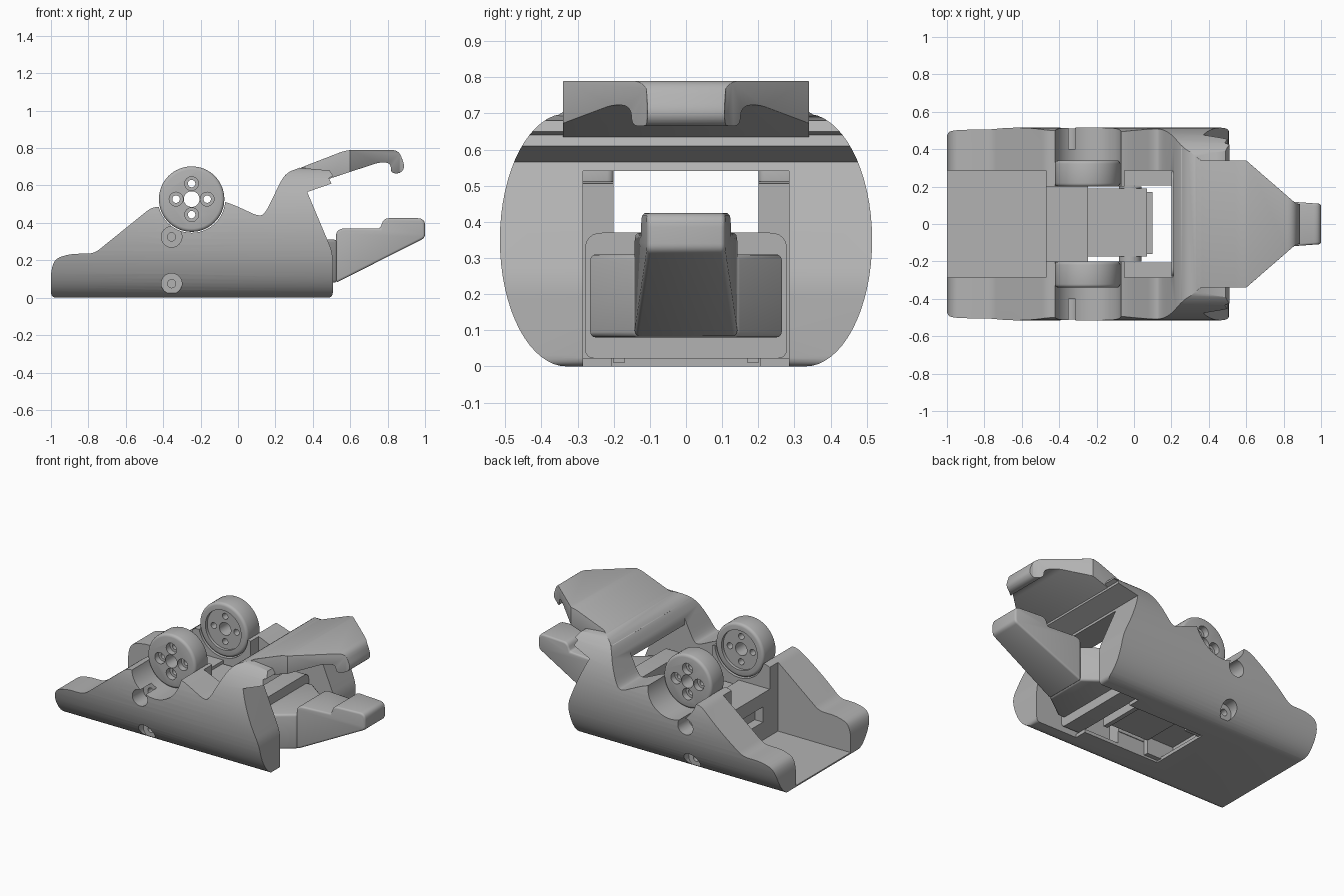
import bpy, bmesh, math
from mathutils import Vector

if "Cube" in bpy.data.objects:
    bpy.data.objects.remove(bpy.data.objects["Cube"], do_unlink=True)

grey = bpy.data.materials.new("plain grey")
grey.use_nodes = True
tone = (0.45, 0.45, 0.45, 1)
grey.diffuse_color = tone
grey.node_tree.nodes["Principled BSDF"].inputs["Base Color"].default_value = tone


def rounded(corners, steps=6):
    """Outline from (a, b, radius) corners; the radius is optional."""
    out = []
    for i, c in enumerate(corners):
        p = Vector(c[:2])
        if len(c) < 3:
            out.append(p)
            continue
        a = Vector(corners[i - 1][:2]) - p
        b = Vector(corners[(i + 1) % len(corners)][:2]) - p
        s = p + a.normalized() * min(c[2], a.length * 0.48)
        e = p + b.normalized() * min(c[2], b.length * 0.48)
        for k in range(steps + 1):
            t = k / steps
            out.append(s * (1 - t) ** 2 + p * 2 * t * (1 - t) + e * t * t)
    return out


def prism(name, outline, axis, lo, hi):
    """Extrude a 2D outline along one axis."""
    bm = bmesh.new()
    rings = []
    for t in (lo, hi):
        ring = []
        for a, b in outline:
            co = {"x": (t, a, b), "y": (a, t, b), "z": (a, b, t)}[axis]
            ring.append(bm.verts.new(co))
        bm.faces.new(ring)
        rings.append(ring)
    n = len(outline)
    for i in range(n):
        j = (i + 1) % n
        bm.faces.new((rings[0][i], rings[0][j], rings[1][j], rings[1][i]))
    bmesh.ops.recalc_face_normals(bm, faces=bm.faces)
    mesh = bpy.data.meshes.new(name)
    bm.to_mesh(mesh)
    bm.free()
    mesh.materials.append(grey)
    obj = bpy.data.objects.new(name, mesh)
    bpy.context.collection.objects.link(obj)
    return obj


def box(name, x0, x1, y0, y1, z0, z1):
    return prism(name, [(x0, y0), (x1, y0), (x1, y1), (x0, y1)], "z", z0, z1)


def rod(name, x, z, r, y0, y1, sides=40):
    angles = [2 * math.pi * i / sides for i in range(sides)]
    return prism(name, [(x + r * math.cos(a), z + r * math.sin(a)) for a in angles], "y", y0, y1)


def apply_last(obj):
    bpy.ops.object.select_all(action="DESELECT")
    bpy.context.view_layer.objects.active = obj
    obj.select_set(True)
    bpy.ops.object.modifier_apply(modifier=obj.modifiers[-1].name)


def combine(obj, other, operation="DIFFERENCE"):
    mod = obj.modifiers.new("combine", "BOOLEAN")
    mod.operation, mod.solver, mod.object = operation, "EXACT", other
    apply_last(obj)
    bpy.data.objects.remove(other, do_unlink=True)


def bevel(obj, width):
    mod = obj.modifiers.new("bevel", "BEVEL")
    mod.width, mod.segments, mod.limit_method = width, 3, "ANGLE"
    mod.angle_limit = math.radians(50)
    apply_last(obj)


# Body: side profile intersected with an oval cross-section
body = prism("body", rounded([
    (-1, 0, 0.03), (0.507, 0, 0.03), (0.507, 0.24, 0.05), (0.37, 0.565),
    (0.5, 0.61), (0.485, 0.64), (0.51, 0.65), (0.49, 0.68), (0.33, 0.695),
    (0.25, 0.665, 0.06), (0.14, 0.44, 0.06), (0.1, 0.44, 0.03), (-0.03, 0.5, 0.05),
    (-0.1, 0.52), (-0.4, 0.485), (-0.46, 0.485, 0.04), (-0.77, 0.235, 0.04),
    (-0.9, 0.235, 0.05), (-1, 0.2, 0.1)]), "y", -0.6, 0.6)
section = []
for sx, start in ((1, -90), (-1, 90)):
    for k in range(33):
        a = math.radians(start + 180 * k / 32)
        section.append((sx * 0.33 + 0.185 * math.cos(a), 0.35 + 0.35 * math.sin(a)))
combine(body, prism("section", section, "x", -1.1, 0.7), "INTERSECT")

# Inner cavity, open top, passage under the bridge, and floor openings
for dims in ((-1.1, -0.47, -0.285, 0.285, 0.022, 1),
             (-0.6, 0.1, -0.2, 0.2, 0.022, 1),
             (-0.05, 0.21, -0.285, 0.285, 0.022, 1),
             (0.15, 0.8, -0.285, 0.285, 0.022, 0.54),
             (-0.35, 0.25, -0.205, 0.205, -0.1, 0.1),
             (0.205, 0.8, -0.285, 0.285, -0.1, 0.1)):
    combine(body, box("cavity", *dims))

# Wheel seats and screw holes in both side walls
for s in (-1, 1):
    combine(body, rod("seat", -0.248, 0.527, 0.18, s * 0.195, s * 0.7, 64))
    for z in (0.325, 0.075):
        combine(body, rod("bore", -0.355, z, 0.055, s * 0.4, s * 0.7))
        combine(body, rod("hole", -0.355, z, 0.022, s * 0.22, s * 0.6))

# Upper jaw: hooked profile intersected with a tapering plan
upper_jaw = prism("upper_jaw", rounded([
    (0.25, 0.655), (0.36, 0.705, 0.03), (0.58, 0.79, 0.04), (0.86, 0.79, 0.04), (0.893, 0.7, 0.03),
    (0.87, 0.665, 0.02), (0.82, 0.665, 0.02), (0.815, 0.72, 0.03), (0.76, 0.725, 0.03),
    (0.5, 0.64), (0.4, 0.6)]), "y", -0.5, 0.5)
half = [(0.24, 0.42), (0.36, 0.34), (0.6, 0.34), (0.865, 0.11), (0.93, 0.1)]
plan = half + [(x, -y) for x, y in reversed(half)]
combine(upper_jaw, prism("plan", plan, "z", 0.3, 1), "INTERSECT")
bevel(upper_jaw, 0.008)

# Lower jaw: stepped wedge, tapering to the tip
lower_jaw = prism("lower_jaw", rounded([
    (0.525, 0.08), (1, 0.32, 0.02), (1, 0.425, 0.04), (0.78, 0.425, 0.03),
    (0.76, 0.37), (0.55, 0.37, 0.02), (0.525, 0.35)]), "y", -0.4, 0.4)
combine(lower_jaw, prism("plan", [(0.5, -0.145), (1.1, -0.1), (1.1, 0.1), (0.5, 0.145)],
                         "z", -0.1, 1), "INTERSECT")
bevel(lower_jaw, 0.012)

# Carriage behind the lower jaw and its narrowing neck
carriage = prism("jaw_carriage", rounded([
    (-0.28, 0.022, 0.03), (0.28, 0.022, 0.03), (0.28, 0.37, 0.05), (-0.28, 0.37, 0.05)]),
    "x", 0.2, 0.32)
neck = prism("jaw_neck", [(0.31, -0.265), (0.36, -0.265), (0.53, -0.14),
                          (0.53, 0.14), (0.36, 0.265), (0.31, 0.265)], "z", 0.08, 0.31)
bevel(neck, 0.015)

# Drive housing with a window, drive unit and side pivots
housing = box("drive_housing", -0.47, -0.245, -0.2, 0.2, 0.01, 0.33)
combine(housing, box("window", -0.5, -0.41, -0.13, 0.13, 0.14, 0.24))
combine(housing, box("pocket", -0.44, -0.2, -0.17, 0.17, -0.1, 0.12))
unit = box("drive_unit", -0.25, 0.07, -0.175, 0.19, 0.1, 0.31)
bar = box("drive_end_bar", 0.07, 0.1, -0.16, 0.17, 0.06, 0.28)
pivots = [rod("drive_pivot", -0.02, 0.25, 0.06, s * 0.16, s * 0.2) for s in (-1, 1)]

# Raised wheels with a shallow inner recess and five holes
wheels = []
for s, name in ((-1, "right_wheel"), (1, "left_wheel")):
    wheel = rod(name, -0.248, 0.527, 0.175, s * 0.2, s * 0.34, 64)
    bevel(wheel, 0.018)
    combine(wheel, rod("recess", -0.248, 0.527, 0.13, s * 0.15, s * 0.22, 48))
    combine(wheel, rod("hub", -0.248, 0.527, 0.042, s * 0.1, s * 0.5))
    for k in range(4):
        a = k * math.pi / 2
        x, z = -0.248 + 0.083 * math.cos(a), 0.527 + 0.083 * math.sin(a)
        combine(wheel, rod("hole", x, z, 0.02, s * 0.1, s * 0.5, 24))
        combine(wheel, rod("counterbore", x, z, 0.037, s * 0.3, s * 0.5, 24))
    wheels.append(wheel)

# Smooth curved surfaces, keep hard edges
bpy.ops.object.select_all(action="DESELECT")
for obj in [body, upper_jaw, lower_jaw, carriage, neck, housing, unit, bar] + pivots + wheels:
    obj.select_set(True)
bpy.context.view_layer.objects.active = body
bpy.ops.object.shade_smooth_by_angle(angle=math.radians(32))
